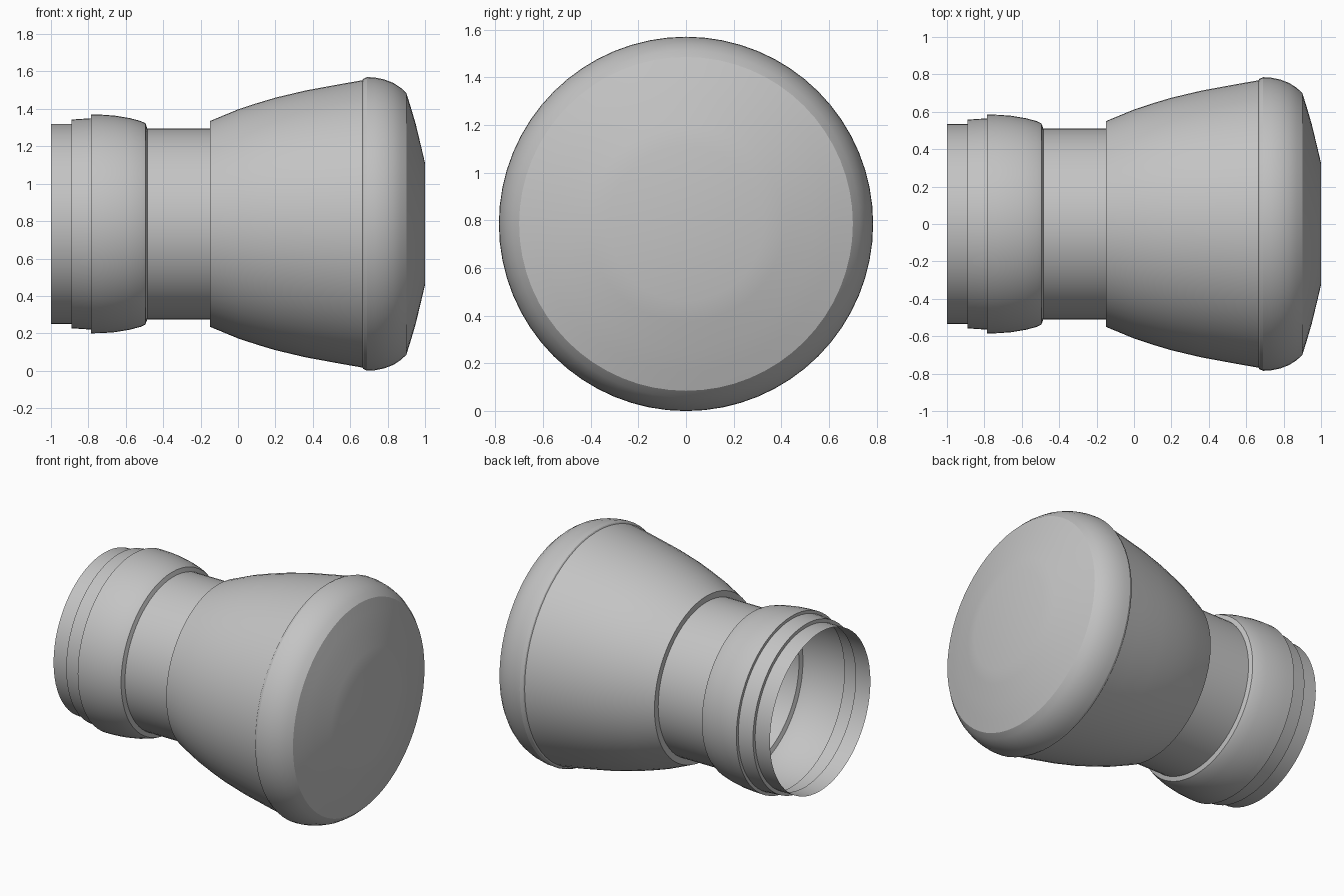
import bpy
import math

cube = bpy.data.objects.get("Cube")
if cube:
    bpy.data.objects.remove(cube, do_unlink=True)

AXIS_Z = 0.785
SIDES = 64

grey = bpy.data.materials.new("plain_grey")
grey.use_nodes = True
colour = (0.55, 0.55, 0.55, 1)
grey.diffuse_color = colour
grey.node_tree.nodes["Principled BSDF"].inputs["Base Color"].default_value = colour


def lathe(name, profile, cap=False):
    """Spin (x, radius) points about the long axis as a thin shell."""
    verts, faces = [], []
    for x, r in profile:
        for i in range(SIDES):
            a = 2 * math.pi * i / SIDES
            verts.append((x, r * math.cos(a), AXIS_Z + r * math.sin(a)))
    for row in range(len(profile) - 1):
        for i in range(SIDES):
            j = (i + 1) % SIDES
            a, b = row * SIDES, (row + 1) * SIDES
            faces.append((a + i, b + i, b + j, a + j)[::-1])
    if cap:
        last = (len(profile) - 1) * SIDES
        faces.append(tuple(range(last, last + SIDES)))
    mesh = bpy.data.meshes.new(name)
    mesh.from_pydata(verts, [], faces)
    mesh.materials.append(grey)
    obj = bpy.data.objects.new(name, mesh)
    bpy.context.collection.objects.link(obj)
    bpy.ops.object.select_all(action="DESELECT")
    obj.select_set(True)
    bpy.context.view_layer.objects.active = obj
    bpy.ops.object.shade_smooth_by_angle(angle=math.radians(25))
    return obj


# Open rear end: rim, stepped collar and rounded grip
lathe("rear_rim", [(-1, 0.535), (-0.89, 0.535)])
lathe("rear_collar", [(-0.89, 0.535), (-0.89, 0.558), (-0.785, 0.565)])
lathe("rear_grip", [(-0.785, 0.565), (-0.785, 0.585), (-0.73, 0.584), (-0.66, 0.579),
                    (-0.58, 0.566), (-0.52, 0.55), (-0.495, 0.538), (-0.485, 0.51)])

# Straight neck
lathe("neck", [(-0.485, 0.51), (-0.15, 0.51)])

# Flared body, starting with a small shoulder
lathe("flared_body", [(-0.15, 0.51), (-0.15, 0.55), (0, 0.612), (0.1, 0.645), (0.2, 0.675),
                      (0.36, 0.713), (0.55, 0.748), (0.665, 0.768)])

# Rounded front ring and shallow domed closure
lathe("front_ring", [(0.665, 0.768), (0.67, 0.776), (0.69, 0.785), (0.73, 0.783), (0.78, 0.773),
                     (0.83, 0.754), (0.87, 0.728), (0.9, 0.7)])
lathe("front_dome", [(0.9, 0.7), (0.925, 0.62), (0.95, 0.535), (0.98, 0.41), (1, 0.325)], cap=True)
